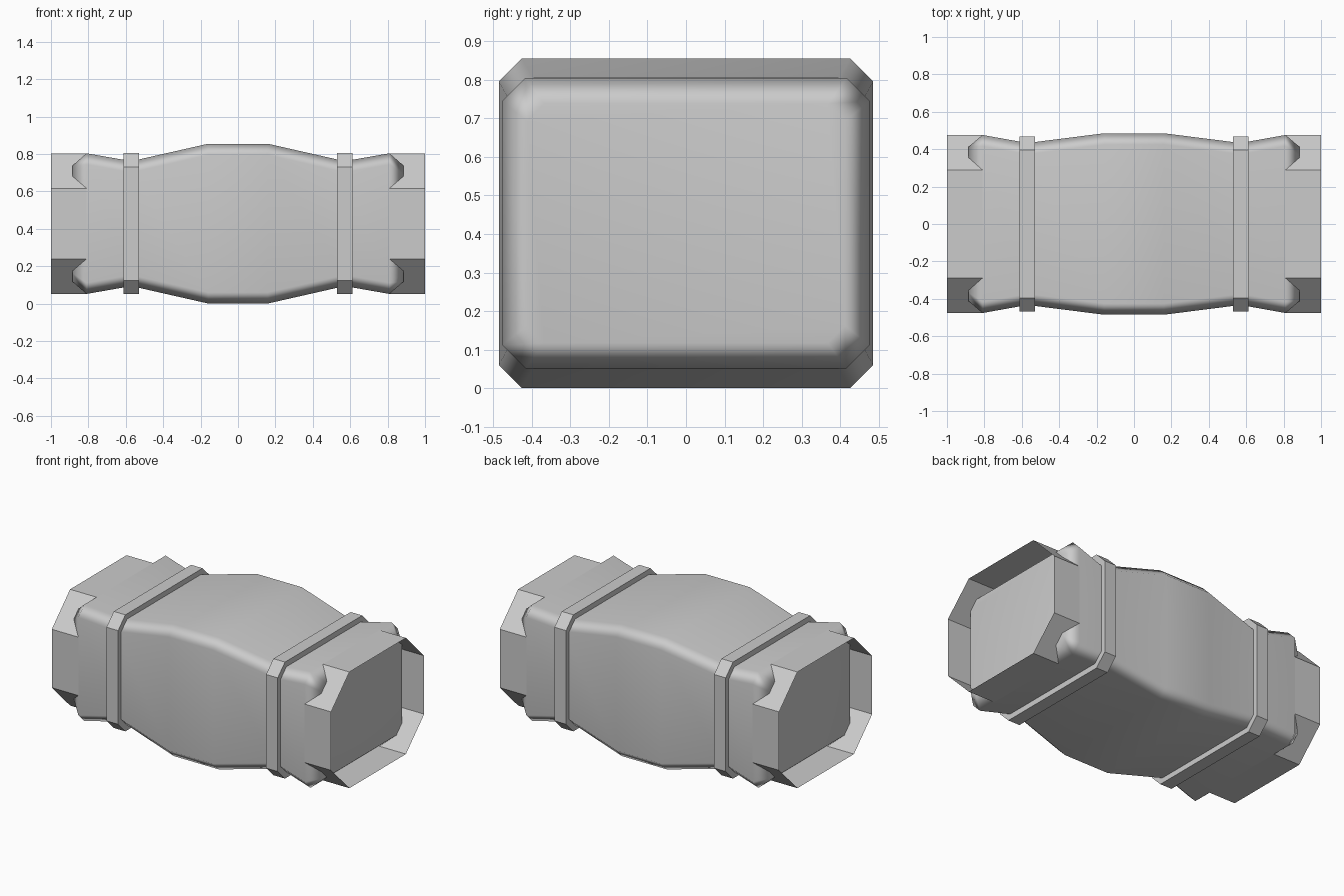
import bpy, bmesh

if "Cube" in bpy.data.objects:
    bpy.data.objects.remove(bpy.data.objects["Cube"])

CZ = 0.428  # height of the long axis


def octagon(bm, x, hy, hz, c):
    """Loop of a corner-cut rectangle in the YZ plane."""
    pts = [(hy, hz - c), (hy - c, hz), (c - hy, hz), (-hy, hz - c),
           (-hy, c - hz), (c - hy, -hz), (hy - c, -hz), (hy, c - hz)]
    return [bm.verts.new((x, y, z + CZ)) for y, z in pts]


def loft(name, sections, caps=False, closed=False, recalc=True):
    """Skin a run of (x, half_y, half_z, corner) sections along X."""
    bm = bmesh.new()
    loops = [octagon(bm, *s) for s in sections]
    pairs = list(zip(loops, loops[1:]))
    if closed:
        pairs.append((loops[-1], loops[0]))
    for a, b in pairs:
        for i in range(8):
            j = (i + 1) % 8
            bm.faces.new((a[i], a[j], b[j], b[i]))
    if caps:
        bm.faces.new(loops[0])
        bm.faces.new(loops[-1])
    bmesh.ops.recalc_face_normals(bm, faces=bm.faces)
    me = bpy.data.meshes.new(name)
    bm.to_mesh(me)
    bm.free()
    ob = bpy.data.objects.new(name, me)
    bpy.context.collection.objects.link(ob)
    return ob


# Smooth bulging body, waisted under the bands
half = [(0.16, 0.485, 0.427, 0.06), (0.57, 0.433, 0.334, 0.06),
        (0.81, 0.476, 0.376, 0.06), (0.885, 0.412, 0.31, 0.045)]
body = loft("body", [(-x, y, z, c) for x, y, z, c in reversed(half)] + half, caps=True)
bpy.context.view_layer.objects.active = body
body.select_set(True)
bpy.ops.object.shade_smooth_by_angle(angle=1.05)
wn = body.modifiers.new("weighted", 'WEIGHTED_NORMAL')
wn.keep_sharp = True

for side, s in (("left", -1), ("right", 1)):
    # Flat-sided strap ring around the waist
    loft("band_" + side, [(s * 0.53, 0.42, 0.325, 0.06), (s * 0.53, 0.469, 0.377, 0.074),
                          (s * 0.613, 0.469, 0.377, 0.074), (s * 0.613, 0.42, 0.325, 0.06)],
         closed=True)
    # Thin open collar past the recessed end
    loft("end_collar_" + side, [(s * 0.81, 0.476, 0.376, 0.187), (s * 1.0, 0.476, 0.376, 0.187)])
